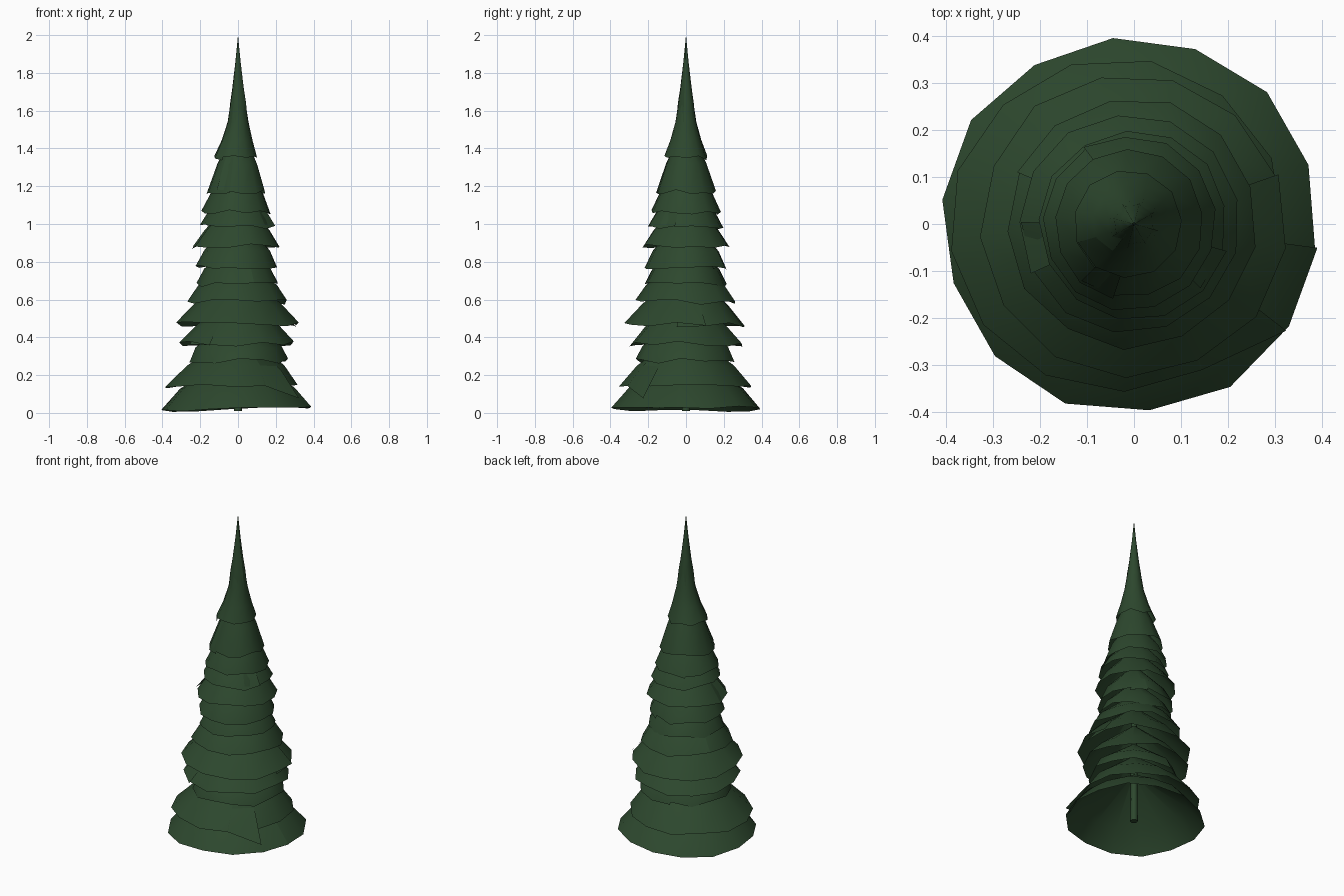
import bpy, bmesh, math, random

random.seed(4)
if "Cube" in bpy.data.objects:
    bpy.data.objects.remove(bpy.data.objects["Cube"], do_unlink=True)

green = bpy.data.materials.new("dark needle green")
colour = (0.026, 0.064, 0.027, 1)
green.diffuse_color = colour
green.use_nodes = True
green.node_tree.nodes["Principled BSDF"].inputs["Base Color"].default_value = colour


def finish(bm, name):
    mesh = bpy.data.meshes.new(name)
    bm.to_mesh(mesh)
    bm.free()
    mesh.materials.append(green)
    for p in mesh.polygons:
        p.use_smooth = True
    ob = bpy.data.objects.new(name, mesh)
    bpy.context.collection.objects.link(ob)
    return ob


def skirt(name, profile, seam, shift=0.0, sides=13, jag=0.014, tilt=0.0, flap=0.03, droop=0.0):
    """Wrapped branch sheet: rings from rim to top, its end lapping over its start."""
    bm = bmesh.new()
    rows = [[] for _ in profile]
    for k in range(sides + 2):
        t = k / sides
        a = math.radians(seam) + math.tau * t
        wobble = random.uniform(-1, 1)
        spread = 1 + flap * (t - 0.5) + 0.015 * random.uniform(-1, 1)
        sag = droop if k > sides else 0
        for i, (r, z) in enumerate(profile):
            fade = (1, 0.4, 0, 0, 0, 0)[i]
            s = 1 + (spread - 1) * (1 if i == 0 else 0.6)
            rr = r * s + sag * fade
            rows[i].append(bm.verts.new((rr * math.cos(a) + shift * fade,
                                         rr * math.sin(a),
                                         z + (jag * wobble + tilt * math.cos(a) - sag) * fade)))
    for low, high in zip(rows, rows[1:]):
        for k in range(sides + 1):
            bm.faces.new((low[k], low[k + 1], high[k + 1], high[k]))
    return finish(bm, name)


# Branch tiers: rim radius, rim height, shoulder radius, shoulder height, sideways shift
tiers = [
    (.4, .02, .305, .13, -.006),
    (.355, .14, .26, .25, -.035),
    (.262, .275, .228, .35, 0),
    (.305, .365, .22, .46, -.005),
    (.322, .467, .228, .575, -.005),
    (.265, .585, .212, .67, -.005),
    (.218, .68, .178, .76, 0),
    (.218, .77, .175, .86, -.01),
    (.232, .88, .172, .97, -.01),
    (.2, .985, .158, 1.06, 0),
    (.184, 1.06, .14, 1.16, -.01),
    (.158, 1.17, .107, 1.32, -.01),
]
special = {
    0: dict(sides=14, jag=0.009, tilt=0.011, flap=0.015),
    1: dict(jag=0.01, droop=0.06),
}
for n, (rim, low, shoulder, high, shift) in enumerate(tiers):
    top = high + 0.55 * (high - low) + 0.12
    seam = -33 if n == 0 else -197 + n * 137
    skirt(f"branch_tier_{n + 1}", [(rim, low), (shoulder, high), (0.015, top)],
          seam, shift, **special.get(n, {}))

# Pointed crown
skirt("crown_tier", [(.115, 1.35), (.083, 1.44), (.056, 1.54), (.036, 1.67), (.01, 1.85)],
      200, -.012, sides=11)
skirt("crown_tip", [(.053, 1.53), (.043, 1.64), (.031, 1.72), (.014, 1.86), (0, 2.0)],
      -60, sides=8)

# Trunk
bm = bmesh.new()
bmesh.ops.create_cone(bm, cap_ends=True, segments=8, radius1=0.022, radius2=0.006, depth=1.7)
bmesh.ops.translate(bm, verts=bm.verts, vec=(0, 0, 0.86))
trunk = finish(bm, "trunk")
trunk.data.set_sharp_from_angle(angle=math.radians(50))
